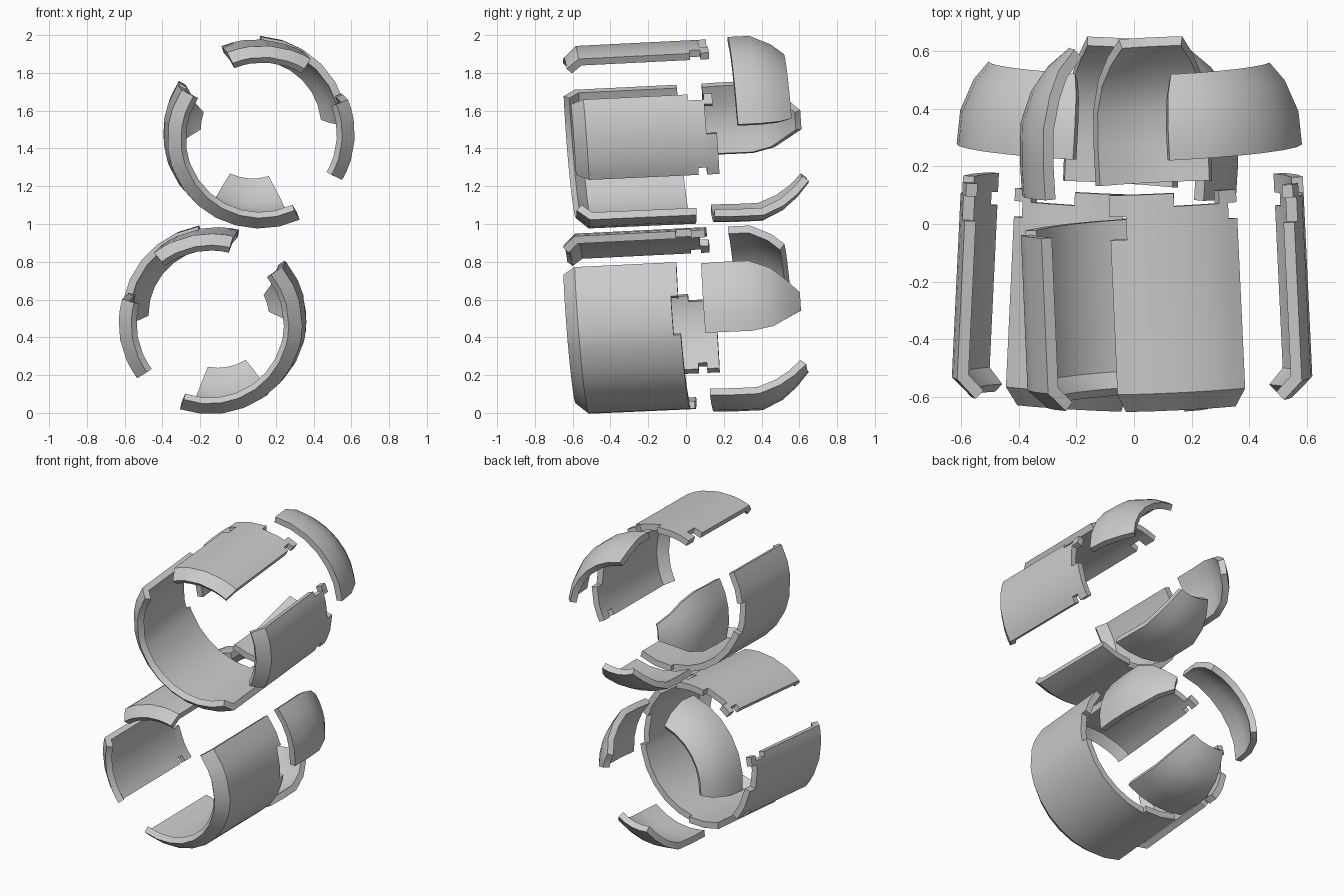
import bpy, bmesh, math

if "Cube" in bpy.data.objects:
    bpy.data.objects.remove(bpy.data.objects["Cube"])

THICK = 0.04       # shell wall
STEP = 13          # degrees per facet
RISE = 0.047       # sleeve axis climbs toward the rear
LEAN = 0.075       # rings lean forward at the top
YAW = 0.045        # sleeve axes turn slightly inward

# ring profile rows: y, radius in x, radius in z, narrowing of the span (degrees)
SLEEVE = [(-0.615, 0.42, 0.42, 0), (-0.55, 0.489, 0.478, 0), (0.2, 0.487, 0.48, 0)]
DOME = [(0.08, 0.487, 0.48, 0), (0.24, 0.49, 0.485, 0), (0.37, 0.482, 0.485, 0), (0.48, 0.44, 0.435, 1),
        (0.56, 0.38, 0.37, 4), (0.65, 0.27, 0.27, 9)]


def sample(profile, y):
    """Linear lookup of the profile at y."""
    for p, q in zip(profile, profile[1:]):
        if y <= q[0] + 1e-6:
            t = (y - p[0]) / (q[0] - p[0])
            return [p[i] + t * (q[i] - p[i]) for i in (1, 2, 3)]
    return list(profile[-1][1:])


def shell(name, profile, span, ys, cuts, side, shift=(0, 0), narrow=1.0):
    """Curved plate: grid over angle and y, minus rectangular cuts, thickened inward.
    side = +1 upper set, -1 mirrored lower set; shift nudges the plate in x and z."""
    a0, a1 = span
    y0, y1 = ys
    angles = {a0, a1}
    rows = {y0, y1} | {p[0] for p in profile if y0 < p[0] < y1}
    for c in cuts:
        angles |= {min(max(c[0], a0), a1), min(max(c[1], a0), a1)}
        rows |= {min(max(c[2], y0), y1), min(max(c[3], y0), y1)}
    n = max(1, round((a1 - a0) / STEP))
    for i in range(1, n):
        a = a0 + (a1 - a0) * i / n
        if all(abs(a - b) > 4 for b in angles):
            angles.add(a)
    angles, rows = sorted(angles), sorted(rows)

    cx, cz, turn = (0.105, 1.502, 6.5) if side > 0 else (-0.118, 0.497, 0)
    cx, cz = cx + shift[0], cz + shift[1]
    mid = (a0 + a1) / 2
    bm = bmesh.new()
    grid = {}
    for i, a in enumerate(angles):
        for j, y in enumerate(rows):
            rx, rz, tight = sample(profile, y)
            f = 1 - 2 * tight * narrow / (a1 - a0)
            t = math.radians(mid + (a - mid) * f + turn)
            dx, dz = rx * math.cos(t), rz * math.sin(t)
            grid[i, j] = bm.verts.new((cx + side * (dx - YAW * y), y - LEAN * dz + YAW * dx,
                                       cz + RISE * y + dz))
    for i in range(len(angles) - 1):
        for j in range(len(rows) - 1):
            am, ym = (angles[i] + angles[i + 1]) / 2, (rows[j] + rows[j + 1]) / 2
            if any(c[0] < am < c[1] and c[2] < ym < c[3] for c in cuts):
                continue
            bm.faces.new([grid[i, j], grid[i + 1, j], grid[i + 1, j + 1], grid[i, j + 1]])
    bmesh.ops.delete(bm, geom=[v for v in bm.verts if not v.link_faces], context='VERTS')
    # make every face look away from the sleeve axis
    bm.normal_update()
    for f in bm.faces:
        c = f.calc_center_median()
        if f.normal.x * (c.x - cx) + f.normal.z * (c.z - cz - RISE * c.y) < 0:
            f.normal_flip()
    me = bpy.data.meshes.new(name)
    bm.to_mesh(me)
    bm.free()
    ob = bpy.data.objects.new(name, me)
    bpy.context.collection.objects.link(ob)
    m = ob.modifiers.new("wall", 'SOLIDIFY')
    m.thickness, m.offset, m.use_even_offset = THICK, -1, True
    bpy.context.view_layer.objects.active = ob
    ob.select_set(True)
    bpy.ops.object.modifier_apply(modifier="wall")
    bpy.ops.object.shade_smooth_by_angle(angle=math.radians(25))
    ob.select_set(False)


F = -0.615
for side, tag in ((1, "upper"), (-1, "lower")):
    up = side > 0
    # front sleeve: large half ring with a notch and a rear tab
    shell(tag + "_half_ring", SLEEVE, (141, 289), (F, 0.015),
          [(140, 262, -0.012, 1), (165, 190, -0.05, 1)], side, (-0.015, -0.022) if up else (-0.005, 0))
    # front sleeve: top plate with locking tabs
    shell(tag + "_top_plate", SLEEVE, (52, 106 if up else 104), (F, 0.14),
          [(60, 79, 0.095, 1), (51, 56, 0.04, 0.095), (99, 107, -0.015, 0.065)], side,
          (0, -0.01) if up else (0, 0))
    # front sleeve: side plate with hooks at its rear edge
    shell(tag + "_side_plate", SLEEVE, (-37, 16), (F, 0.14),
          [(-10, 9, 0.085, 1), (9, 17, 0.13, 1), (12, 17, 0.0, 0.085),
           (-38, -32, 0.03, 0.075)], side)
    # rear dome: three curved panels
    shell(tag + "_dome_outer_panel", DOME, (-4, 80), (0.255, 0.545), [], side,
          (0, -0.008) if up else (-0.02, 0))
    shell(tag + "_dome_inner_panel", DOME, (140, 187), (0.12, 0.625), [], side,
          (0, -0.03) if up else (-0.02, -0.02), 1.8)
    shell(tag + "_dome_bottom_panel", DOME, (235, 284), (0.11, 0.625), [], side,
          (0, -0.018) if up else (-0.015, -0.015), 0.4)
